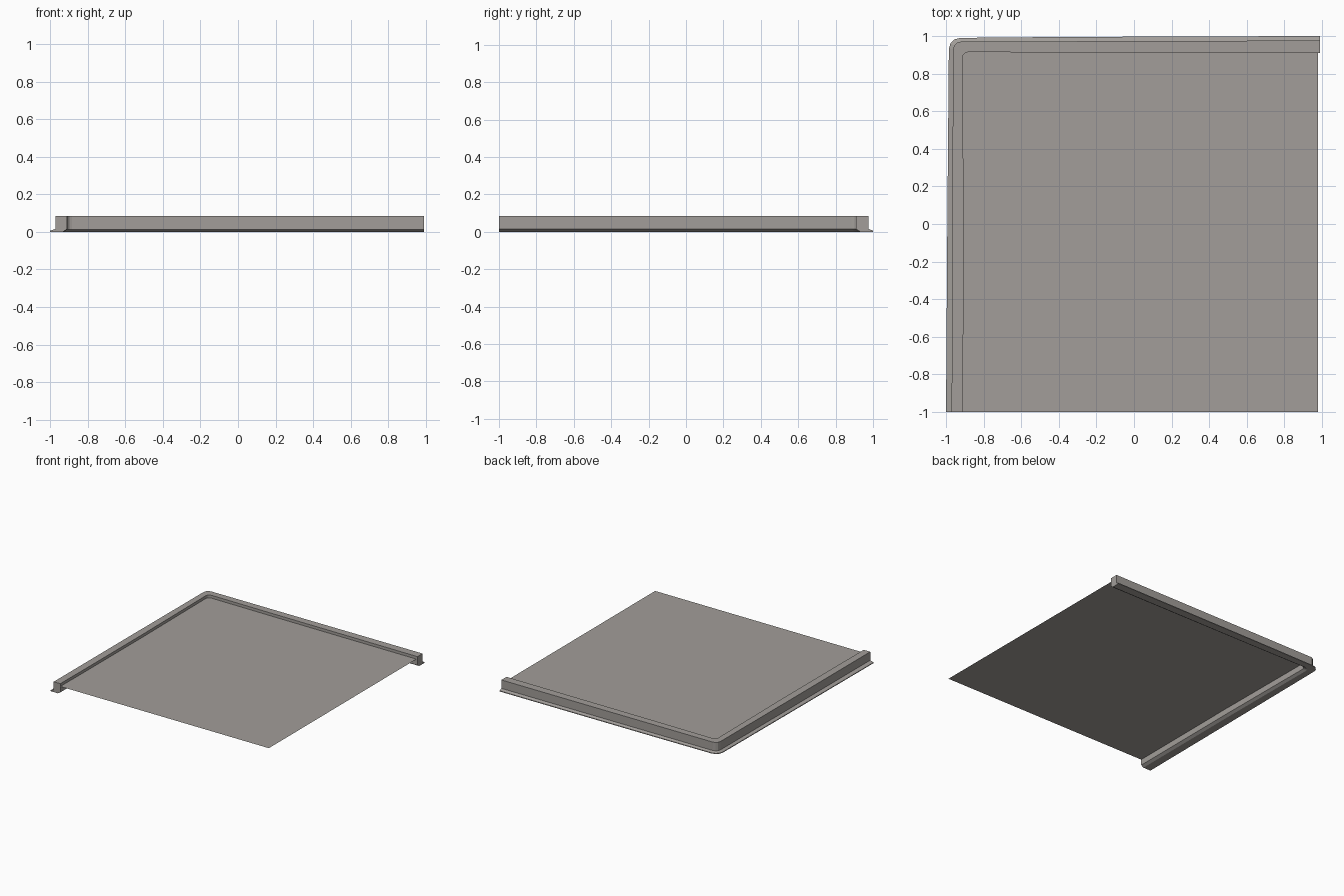
import bpy, bmesh, math

if "Cube" in bpy.data.objects:
    bpy.data.objects.remove(bpy.data.objects["Cube"])

stone = bpy.data.materials.new("warm grey stone")
stone.diffuse_color = (0.36, 0.34, 0.32, 1)
stone.use_nodes = True
stone.node_tree.nodes["Principled BSDF"].inputs["Base Color"].default_value = stone.diffuse_color
FLOOR_Z = 0.062


def rail(left, back, r):
    """Plan line of one kerb edge: up the left side, round the corner, along the back.
    left = x at y=-1, 0, corner; back = y at corner, x=-0.37, x=0.99."""
    pts = [(left[0], -1.0), (left[1], 0.0)]
    cx, cy = left[2] + r, back[0] - r
    for k in range(4):
        a = math.pi - k * math.pi / 6
        pts.append((cx + r * math.cos(a), cy + r * math.sin(a)))
    return pts + [(-0.37, back[1]), (0.99, back[2])]


# Kerb profile: each edge line of the section with its height
outer = rail((-1.0, -0.993, -0.985), (0.99, 0.995, 1.0), 0.06)
wall = rail((-0.97, -0.967, -0.962), (0.97, 0.972, 0.976), 0.04)
inner = rail((-0.91, -0.906, -0.912), (0.915, 0.912, 0.91), 0.03)
under = rail((-0.932, -0.928, -0.932), (0.935, 0.932, 0.932), 0.03)
section = [(outer, 0.0), (outer, 0.006), (wall, 0.016), (wall, 0.085),
           (inner, 0.085), (inner, 0.014), (under, 0.0)]


def finish(bm, name):
    bmesh.ops.recalc_face_normals(bm, faces=bm.faces)
    me = bpy.data.meshes.new(name)
    bm.to_mesh(me)
    bm.free()
    me.materials.append(stone)
    ob = bpy.data.objects.new(name, me)
    bpy.context.collection.objects.link(ob)
    return ob


# Kerb running round two sides
bm = bmesh.new()
rings = [[bm.verts.new((*line[i], z)) for line, z in section] for i in range(len(outer))]
n = len(section)
for a, b in zip(rings, rings[1:]):
    for j in range(n):
        bm.faces.new((a[j], a[(j + 1) % n], b[(j + 1) % n], b[j]))
bm.faces.new(rings[0])
bm.faces.new(rings[-1])
finish(bm, "kerb")

# Thin pavement sheet, raised just below the kerb top
bm = bmesh.new()
bm.faces.new([bm.verts.new((x, y, FLOOR_Z)) for x, y in
              ((-0.915, -1), (0.98, -1), (0.98, 0.918), (-0.915, 0.918))])
pavement = finish(bm, "pavement")
if pavement.data.polygons[0].normal.z < 0:
    pavement.data.flip_normals()
